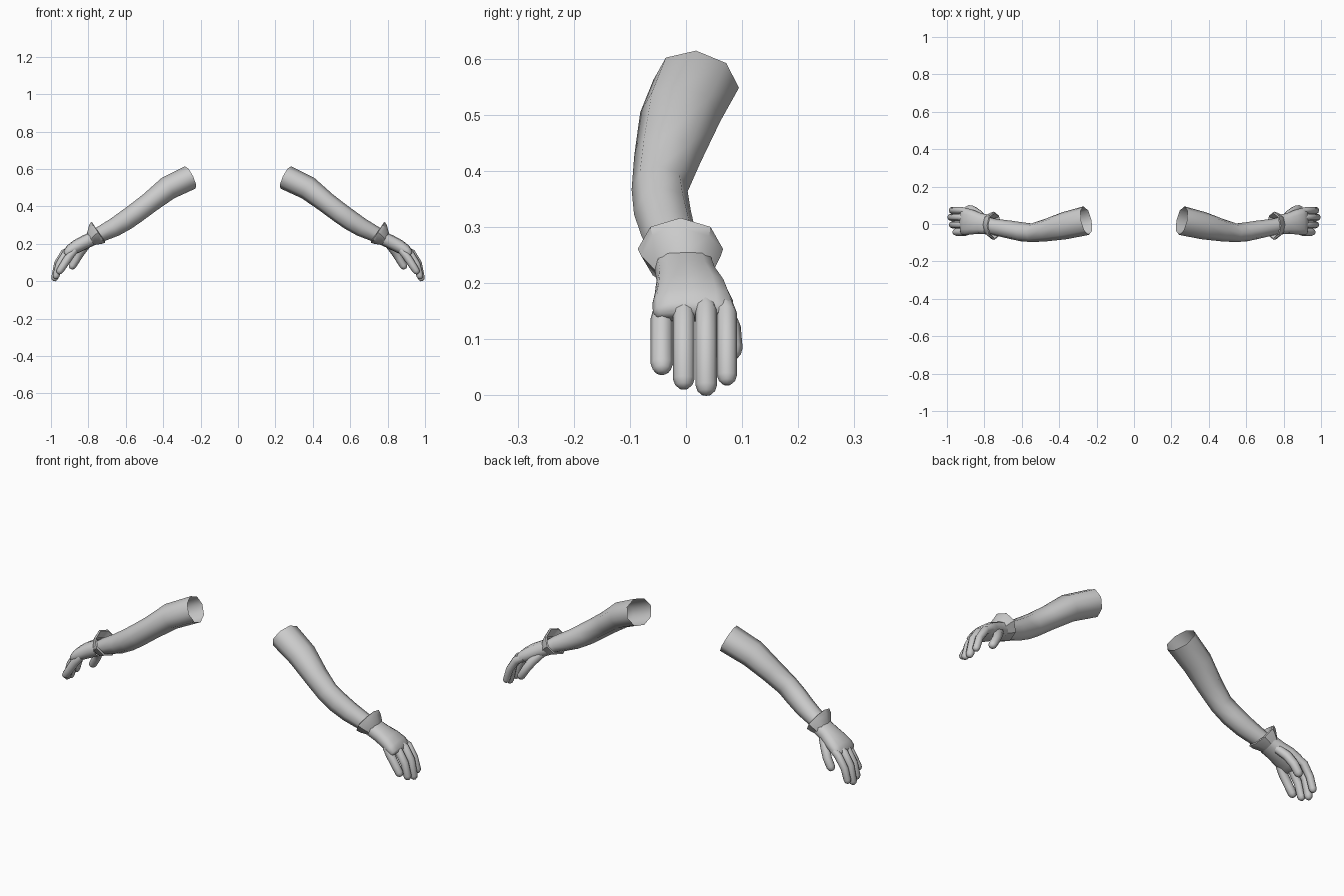
import bpy, bmesh, math
from mathutils import Vector

if "Cube" in bpy.data.objects:
    bpy.data.objects.remove(bpy.data.objects["Cube"])

grey = bpy.data.materials.new("light_grey")
grey.diffuse_color = (0.6, 0.6, 0.6, 1)
grey.use_nodes = True
grey.node_tree.nodes["Principled BSDF"].inputs["Base Color"].default_value = grey.diffuse_color


def loft(name, rings, sides, cap_start=False, cap_end=False, angle=50, boxy=1.0, tilt=None):
    """Skin elliptical rings (x, y, z, half width, half thickness), mirrored to both arms."""
    bm = bmesh.new()
    pts = [Vector(r[:3]) for r in rings]
    loops = []
    for i, (p, r) in enumerate(zip(pts, rings)):
        t = tilt or pts[min(i + 1, len(pts) - 1)] - pts[max(i - 1, 0)]
        t = Vector(t).normalized()
        side = (Vector((0, 1, 0)) - t * t.y).normalized()
        up = side.cross(t)
        if up.z < 0:
            up = -up
        loop = []
        for k in range(sides):
            a = 2 * math.pi * k / sides
            c, s = math.cos(a), math.sin(a)
            c = math.copysign(abs(c) ** boxy, c)
            s = math.copysign(abs(s) ** boxy, s)
            loop.append(bm.verts.new(p + side * c * r[3] + up * s * r[4]))
        loops.append(loop)
    for a, b in zip(loops, loops[1:]):
        for k in range(sides):
            j = (k + 1) % sides
            bm.faces.new((a[k], a[j], b[j], b[k]))
    if cap_start:
        bm.faces.new(loops[0])
    if cap_end:
        bm.faces.new(loops[-1])
    bmesh.ops.recalc_face_normals(bm, faces=bm.faces)
    # Open tubes: make sure the faces point away from the centre line
    f = bm.faces[0] if tilt is None else max(bm.faces, key=lambda q: q.calc_center_median().z)
    if f.normal.dot(f.calc_center_median() - (pts[0] + pts[1]) / 2) < 0:
        bmesh.ops.reverse_faces(bm, faces=bm.faces)
    me = bpy.data.meshes.new(name)
    bm.to_mesh(me)
    bm.free()
    me.materials.append(grey)
    ob = bpy.data.objects.new(name, me)
    bpy.context.collection.objects.link(ob)
    ob.modifiers.new("both_sides", "MIRROR").use_mirror_merge = False
    bpy.ops.object.select_all(action='DESELECT')
    ob.select_set(True)
    bpy.context.view_layer.objects.active = ob
    bpy.ops.object.shade_smooth_by_angle(angle=math.radians(angle))
    return ob


def digit(name, path, r):
    """Finger: tube along a path with knuckle swell and rounded tip."""
    p = [Vector(q) for q in path]
    d = (p[-1] - p[-2]).normalized()
    rings = [(*q, r, r * s) for q, s in zip(p, (1.0, 1.12, 1.02, 0.95))]
    rings += [(*(p[-1] + d * r * 0.6), r * 0.8, r * 0.76),
              (*(p[-1] + d * r * 0.95), r * 0.4, r * 0.38)]
    loft(name, rings, 8, True, True, 70)


# Bare arm, open at the shoulder, bent at the elbow
loft("arm", [
    (0.255, 0.018, 0.555, 0.078, 0.066),
    (0.375, -0.010, 0.497, 0.073, 0.064),
    (0.47, -0.033, 0.422, 0.060, 0.056),
    (0.545, -0.047, 0.365, 0.050, 0.055),
    (0.60, -0.042, 0.326, 0.051, 0.054),
    (0.66, -0.031, 0.288, 0.049, 0.050),
    (0.745, -0.016, 0.246, 0.044, 0.041),
    (0.79, -0.004, 0.222, 0.042, 0.032),
], 8, angle=60)

# Flared glove cuff with a thin inner lip
loft("glove_cuff", [
    (0.770, -0.006, 0.240, 0.046, 0.040),
    (0.745, -0.010, 0.262, 0.068, 0.060),
    (0.748, -0.010, 0.261, 0.076, 0.067),
    (0.763, -0.009, 0.249, 0.071, 0.060),
    (0.787, -0.003, 0.224, 0.053, 0.037),
], 8, angle=40, tilt=(0.83, 0.0, -0.56))

# Palm and back of the hand
loft("glove_hand", [
    (0.780, -0.003, 0.227, 0.053, 0.037),
    (0.820, 0.002, 0.208, 0.055, 0.037),
    (0.862, 0.009, 0.186, 0.065, 0.036),
    (0.895, 0.012, 0.166, 0.072, 0.031),
    (0.915, 0.013, 0.149, 0.072, 0.024),
    (0.922, 0.013, 0.141, 0.066, 0.014),
], 12, False, True, 60, boxy=0.8)

# Four fingers, curled downwards
fingers = {
    "little_finger": (-0.043, -0.020, -0.028, 0.056, 0.020),
    "ring_finger": (-0.004, -0.007, -0.008, 0.030, 0.0195),
    "middle_finger": (0.036, 0.000, 0.000, 0.019, 0.0195),
    "index_finger": (0.073, -0.006, -0.006, 0.036, 0.018),
}
for name, (y, dz, dx, tip, r) in fingers.items():
    y0 = 0.013 + (y - 0.013) * 0.85
    digit(name, [(0.888 + dx * 0.5, y0, 0.170 + dz * 0.2),
                 (0.928 + dx, y, 0.150 + dz * 0.7),
                 (0.963 + dx, y, 0.096 + dz * 0.7),
                 (0.980 + dx, y, tip)], r)

# Thumb, hanging on the inner side of the palm
digit("thumb", [(0.805, 0.030, 0.198), (0.838, 0.060, 0.160),
                (0.862, 0.077, 0.120), (0.884, 0.080, 0.083)], 0.021)
